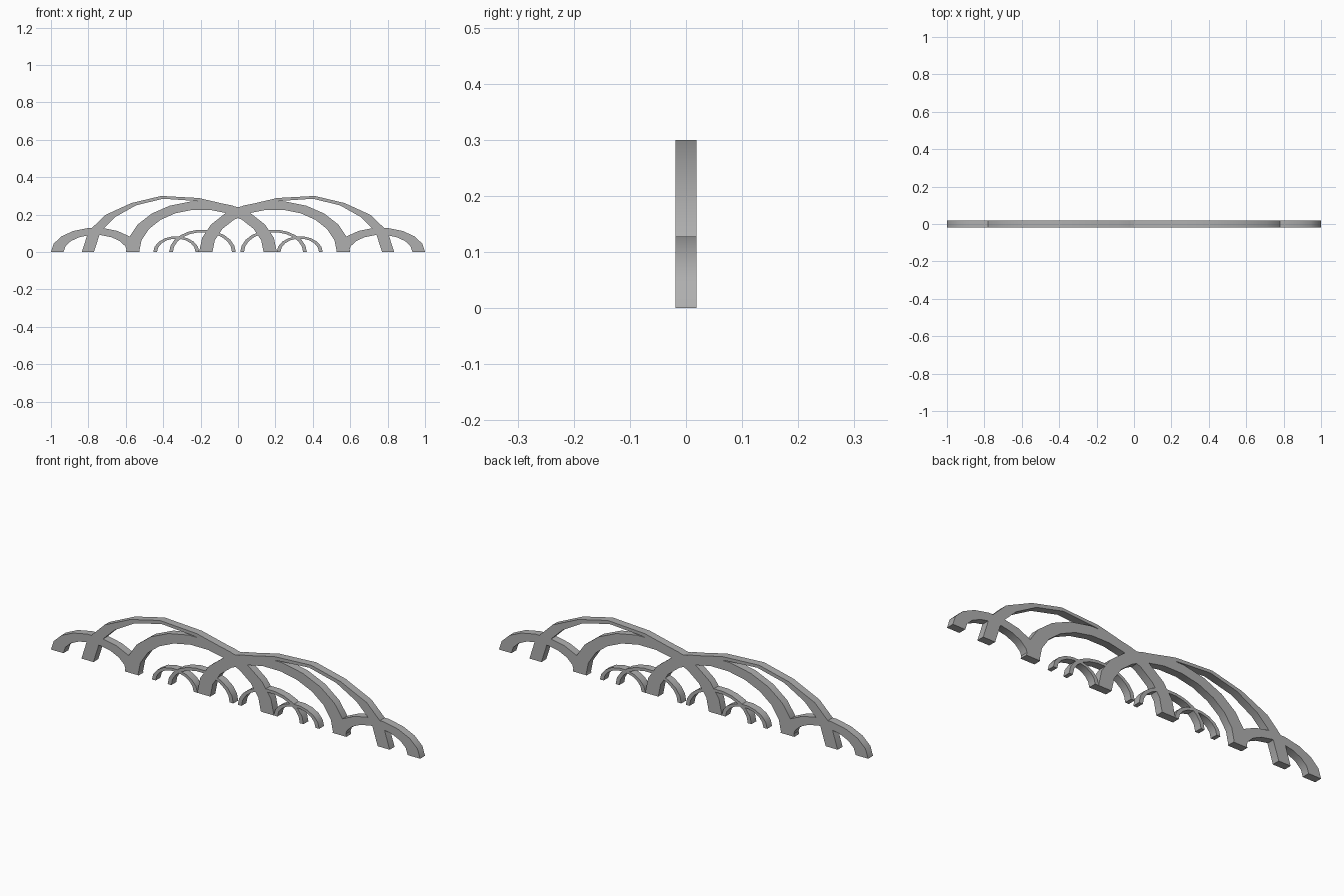
import bpy, bmesh, math

if "Cube" in bpy.data.objects:
    bpy.data.objects.remove(bpy.data.objects["Cube"])

HALF_DEPTH = 0.019

# Dark grey finish
grey = bpy.data.materials.new("dark_grey")
grey.diffuse_color = (0.43, 0.43, 0.43, 1)
grey.use_nodes = True
grey.node_tree.nodes["Principled BSDF"].inputs["Base Color"].default_value = grey.diffuse_color


def band(name, outer, inner):
    """Extrude the strip between two matching polylines (x, z) in y."""
    bm = bmesh.new()
    rings = []
    for (ox, oz), (ix, iz) in zip(outer, inner):
        rings.append([bm.verts.new(p) for p in (
            (ox, -HALF_DEPTH, oz), (ox, HALF_DEPTH, oz),
            (ix, HALF_DEPTH, iz), (ix, -HALF_DEPTH, iz))])
    for a, b in zip(rings, rings[1:]):
        for i in range(4):
            j = (i + 1) % 4
            bm.faces.new((a[i], a[j], b[j], b[i]))
    bm.faces.new(rings[0])
    bm.faces.new(rings[-1][::-1])
    bmesh.ops.recalc_face_normals(bm, faces=bm.faces)
    mesh = bpy.data.meshes.new(name)
    bm.to_mesh(mesh)
    bm.free()
    mesh.materials.append(grey)
    obj = bpy.data.objects.new(name, mesh)
    bpy.context.collection.objects.link(obj)
    # Smooth along the curve, crisp at the square edges
    bpy.ops.object.select_all(action='DESELECT')
    obj.select_set(True)
    bpy.context.view_layer.objects.active = obj
    bpy.ops.object.shade_smooth_by_angle(angle=math.radians(40))


def half_ellipse(cx, a, b, n):
    return [(cx - a * math.cos(math.pi * i / n), b * math.sin(math.pi * i / n))
            for i in range(n + 1)]


# Half-elliptical arches: name, centre, outer a/b, inner a/b, segments
arches = [
    ("end_arch", -0.7625, 0.2375, 0.13, 0.17, 0.092, 9),
    ("middle_arch", -0.196, 0.404, 0.273, 0.333, 0.228, 11),
    ("small_inner_arch", -0.19, 0.178, 0.12, 0.158, 0.106, 11),
    ("small_outer_arch", -0.33, 0.123, 0.085, 0.103, 0.072, 9),
]

# Tall tapering ribs meeting at the centre
rib_outer = [(-0.835, 0), (-0.80, 0.11), (-0.71, 0.198), (-0.57, 0.262),
             (-0.41, 0.30), (-0.21, 0.289), (0, 0.24)]
rib_inner = [(-0.77, 0), (-0.735, 0.11), (-0.655, 0.188), (-0.545, 0.25),
             (-0.40, 0.285), (-0.22, 0.273), (0, 0.21)]

for side, s in (("left", 1), ("right", -1)):
    def flip(pts):
        return [(s * x, z) for x, z in pts]
    for name, cx, a, b, ia, ib, n in arches:
        band(f"{name}_{side}", flip(half_ellipse(cx, a, b, n)),
             flip(half_ellipse(cx, ia, ib, n)))
    band(f"tall_rib_{side}", flip(rib_outer), flip(rib_inner))
